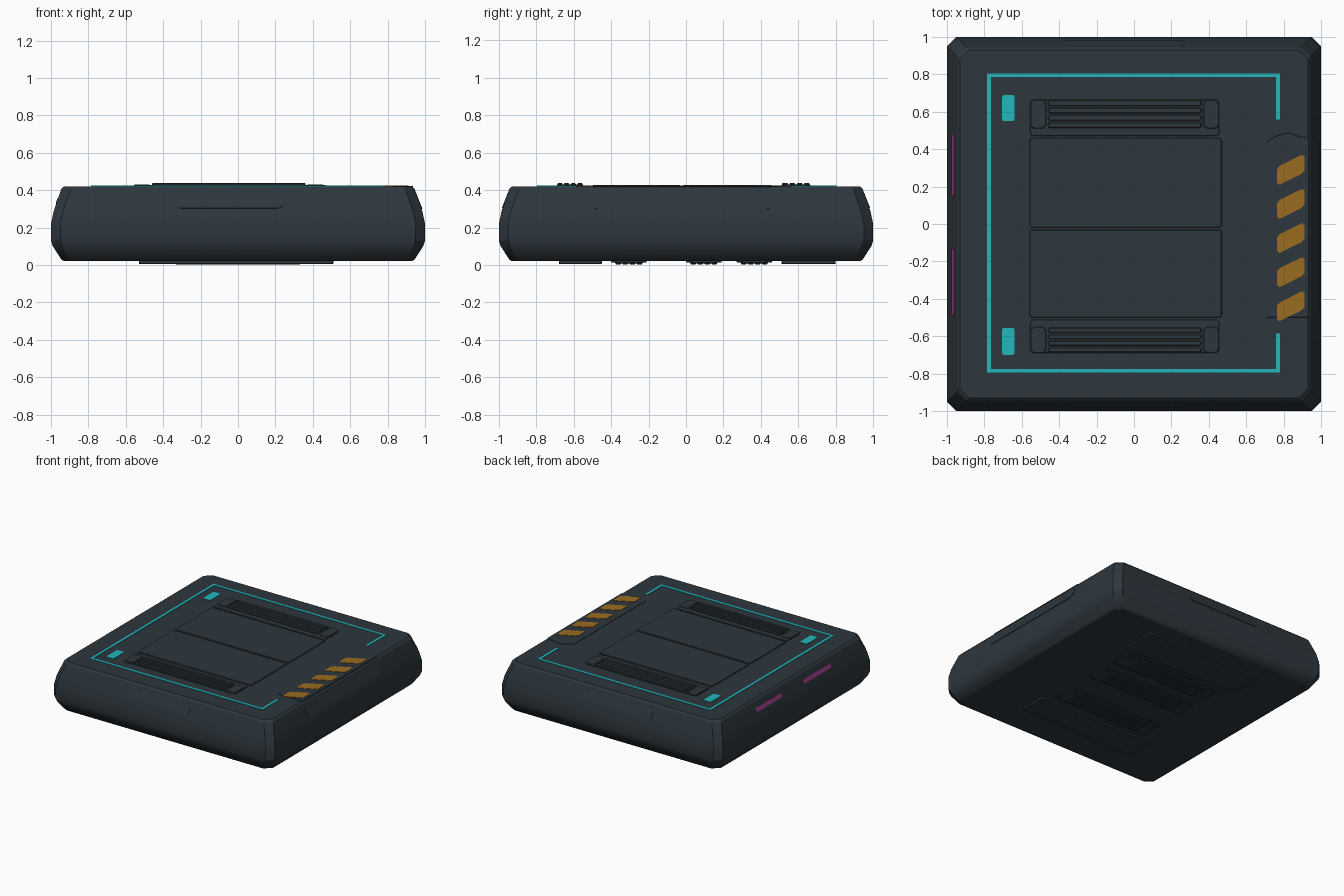
import bpy, bmesh, math
from mathutils import Matrix

if "Cube" in bpy.data.objects:
    bpy.data.objects.remove(bpy.data.objects["Cube"])

TOP, BOT = 0.42, 0.02


def material(name, rgb):
    m = bpy.data.materials.new(name)
    m.diffuse_color = (*rgb, 1)
    m.use_nodes = True
    m.node_tree.nodes["Principled BSDF"].inputs["Base Color"].default_value = m.diffuse_color
    return m


SLATE = material("dark slate", (0.027, 0.038, 0.047))
CYAN = material("cyan", (0.016, 0.47, 0.50))
AMBER = material("amber", (0.33, 0.15, 0.015))
MAGENTA = material("magenta", (0.32, 0.045, 0.24))


def finish(name, bm, mat, bevel=0.0, segments=1):
    bmesh.ops.recalc_face_normals(bm, faces=bm.faces)
    me = bpy.data.meshes.new(name)
    bm.to_mesh(me)
    bm.free()
    me.materials.append(mat)
    ob = bpy.data.objects.new(name, me)
    bpy.context.collection.objects.link(ob)
    if bevel:
        mod = ob.modifiers.new("edge", 'BEVEL')
        mod.width, mod.segments = bevel, segments
        mod.limit_method, mod.angle_limit = 'ANGLE', math.radians(15)
    return ob


def plate(name, pts, z0, z1, mat, bevel=0.0, matrix=None):
    """Extrude a plan outline from z0 to z1."""
    bm = bmesh.new()
    face = bm.faces.new([bm.verts.new((x, y, z0)) for x, y in pts])
    ext = bmesh.ops.extrude_face_region(bm, geom=[face])
    for v in ext["geom"]:
        if isinstance(v, bmesh.types.BMVert):
            v.co.z = z1
    if matrix:
        bm.transform(matrix)
    return finish(name, bm, mat, bevel)


def rounded(x0, x1, y0, y1, r=0.015, n=3):
    pts = []
    for cx, cy, a in ((x1 - r, y1 - r, 0), (x0 + r, y1 - r, 90),
                      (x0 + r, y0 + r, 180), (x1 - r, y0 + r, 270)):
        for i in range(n + 1):
            t = math.radians(a + 90 * i / n)
            pts.append((cx + r * math.cos(t), cy + r * math.sin(t)))
    return pts


# Main slab: stacked clipped squares
bm = bmesh.new()
rings = []
for h, z in ((0.93, BOT), (0.945, 0.03), (0.99, 0.10), (1.0, 0.13), (1.0, 0.22),
             (0.985, 0.29), (0.945, 0.405), (0.93, TOP)):
    c = h - 0.05
    plan = [(h, -c), (h, c), (c, h), (-c, h), (-h, c), (-h, -c), (-c, -h), (c, -h)]
    rings.append([bm.verts.new((x, y, z)) for x, y in plan])
for a, b in zip(rings, rings[1:]):
    for i in range(8):
        j = (i + 1) % 8
        bm.faces.new((a[i], a[j], b[j], b[i]))
bm.faces.new(rings[0])
bm.faces.new(rings[-1])
body = finish("body_slab", bm, SLATE)
bpy.context.view_layer.objects.active = body
body.select_set(True)
bpy.ops.object.shade_smooth_by_angle(angle=math.radians(25))

# Two top cover panels
for name, y0, y1 in (("back", -0.02, 0.46), ("front", -0.50, -0.03)):
    plate(name + "_cover_panel", rounded(-0.56, 0.47, y0, y1), TOP - 0.01, TOP + 0.007, SLATE, 0.004)


# Slatted vents: a base, rounded ears and raised slats
def vent(name, x0, x1, y0, y1, s0, s1, z, d):
    def layer(part, pts, h, b):
        lo, hi = sorted((z - d * 0.01, z + d * h))
        plate(name + "_" + part, pts, lo, hi, SLATE, b)
    layer("base", rounded(x0, x1, y0, y1, 0.02), 0.006, 0.002)
    for side, a, b in (("left", x0, x0 + 0.085), ("right", x1 - 0.085, x1)):
        layer(side + "_ear", rounded(a, b, s0, s1, 0.025), 0.011, 0.004)
    step = (s1 - s0) / 4
    for i in range(4):
        layer("slat_%d" % (i + 1), rounded(x0 + 0.095, x1 - 0.095, s0 + i * step + 0.004,
              s0 + (i + 1) * step - 0.004, 0.006, 1), 0.018, 0.006)


vent("back_vent", -0.555, 0.455, 0.47, 0.665, 0.51, 0.665, TOP, 1)
vent("front_vent", -0.555, 0.455, -0.69, -0.51, -0.69, -0.55, TOP, 1)

# Underside vents and panels
for i, (y0, y1) in enumerate(((0.27, 0.46), (0.0, 0.19), (-0.40, -0.21))):
    vent("under_vent_%d" % (i + 1), -0.43, 0.43, y0, y1, y0 + 0.02, y1 - 0.02, BOT, -1)
for name, y0, y1 in (("back", 0.51, 0.80), ("front", -0.68, -0.45)):
    plate("under_" + name + "_panel", rounded(-0.53, 0.51, y0, y1), 0.004, BOT + 0.01, SLATE, 0.004)

# Cyan frame line, open on the right side
l, r, b, t, w = -0.785, 0.78, -0.795, 0.805, 0.02
plate("light_frame", [(r, 0.56), (r, t), (l, t), (l, b), (r, b), (r, -0.585), (r - w, -0.585),
                      (r - w, b + w), (l + w, b + w), (l + w, t - w), (r - w, t - w), (r - w, 0.56)],
      TOP - 0.001, TOP + 0.004, CYAN)
for name, y0, y1 in (("back", 0.55, 0.69), ("front", -0.70, -0.555)):
    plate(name + "_light_pad", rounded(-0.705, -0.638, y0, y1, 0.012), TOP - 0.001, TOP + 0.004, CYAN)

# Warning plate with slanted stripes
plate("warning_plate", [(0.71, -0.50), (0.935, -0.50), (0.935, 0.46), (0.88, 0.47), (0.82, 0.49),
                        (0.76, 0.47), (0.71, 0.44)], TOP - 0.005, TOP + 0.003, SLATE, 0.002)
for i in range(5):
    y = 0.29 - i * 0.1825
    half = [(0.073, -0.005), (0.073, 0.07), (0.06, 0.08), (-0.058, 0.022), (-0.072, 0.005)]
    pts = [(0.838 + s * px, y + s * py) for s in (1, -1) for px, py in half]
    plate("warning_stripe_%d" % (i + 1), pts, TOP, TOP + 0.006, AMBER)

# Details lying on the sloped upper sides: local x runs along the side
tilt = math.atan2(0.115, 0.045)


def side_plate(name, turn, u0, u1, height, thick, mat, out=0.965, z=0.345):
    m = (Matrix.Rotation(math.radians(turn), 4, 'Z') @ Matrix.Translation((0, -out, z))
         @ Matrix.Rotation(tilt, 4, 'X'))
    plate(name, rounded(u0, u1, -height / 2, height / 2, height * 0.3), -0.003, thick, mat, 0, m)


side_plate("left_light_back", -90, -0.48, -0.15, 0.034, 0.004, MAGENTA)
side_plate("left_light_front", -90, 0.13, 0.49, 0.034, 0.004, MAGENTA)
side_plate("front_grip", 0, -0.33, 0.24, 0.09, 0.003, SLATE)
side_plate("back_grip", 180, -0.27, 0.37, 0.09, 0.003, SLATE)
side_plate("right_seam_plate", 90, -0.50, 0.46, 0.10, 0.003, SLATE)
